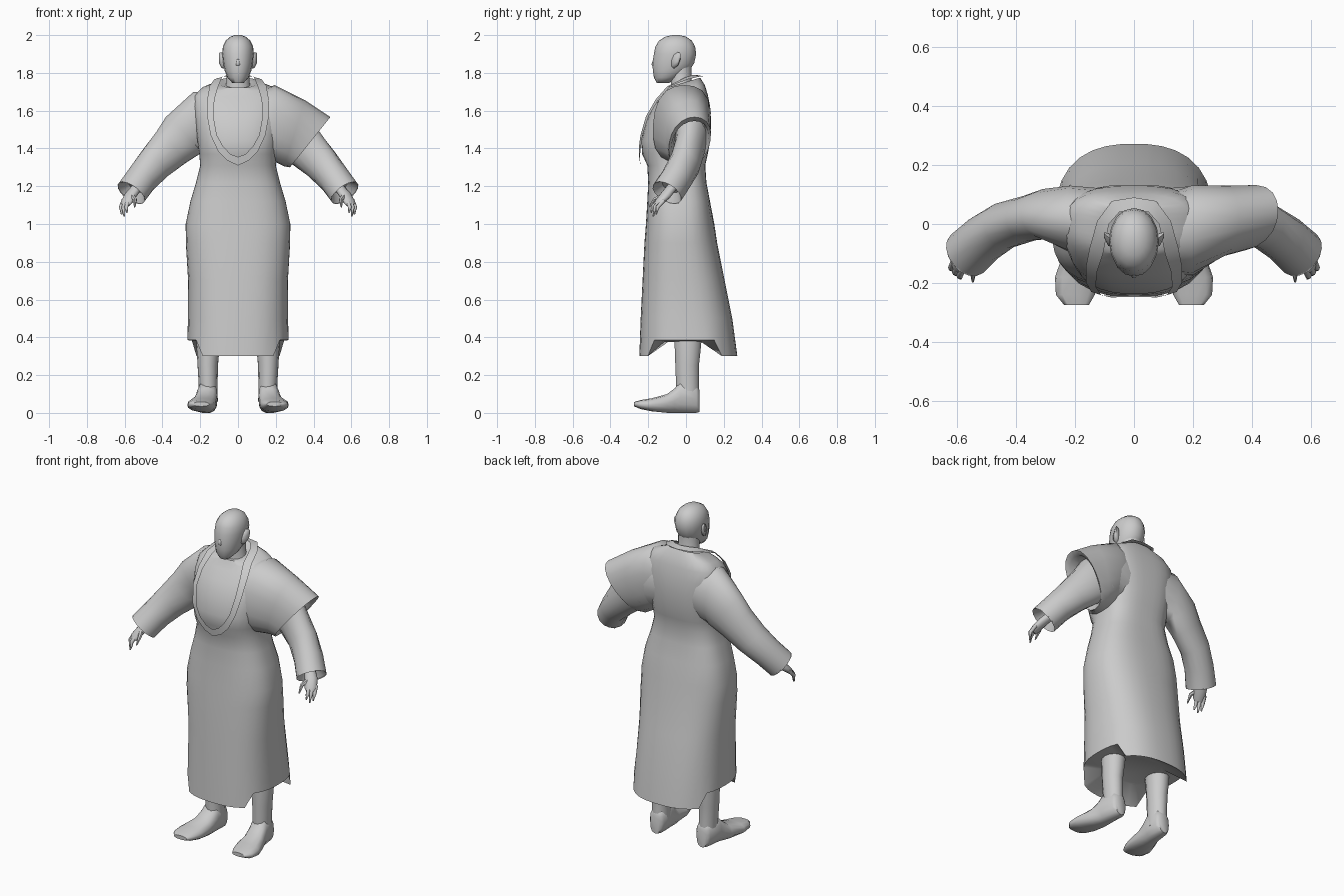
import bpy, math
from mathutils import Vector as V

cloth = bpy.data.materials.new("plain_grey")
cloth.diffuse_color = (0.6, 0.6, 0.6, 1)


def make(name, verts, faces, angle=40):
    me = bpy.data.meshes.new(name)
    me.from_pydata([tuple(v) for v in verts], [], faces)
    me.materials.append(cloth)
    me.shade_smooth()
    me.set_sharp_from_angle(angle=math.radians(angle))
    ob = bpy.data.objects.new(name, me)
    bpy.context.collection.objects.link(ob)
    return ob


def ring(c, u, v, n, p=2.0, pb=None):
    """Superellipse cross-section spanned by half-axes u and v (pb: exponent on the +v half)."""
    out = []
    for i in range(n):
        a = 2 * math.pi * i / n
        ca, sa = math.cos(a), math.sin(a)
        q = pb if pb and sa > 0 else p
        f = (abs(ca) ** q + abs(sa) ** q) ** (-1 / q)
        out.append(V(c) + V(u) * ca * f + V(v) * sa * f)
    return out


def loft(name, rings, cap0=True, cap1=True, angle=40):
    n = len(rings[0])
    verts = [v for r in rings for v in r]
    faces = []
    for k in range(len(rings) - 1):
        for i in range(n):
            j = (i + 1) % n
            faces.append((k * n + i, k * n + j, (k + 1) * n + j, (k + 1) * n + i))
    if cap0:
        faces.append(tuple(reversed(range(n))))
    if cap1:
        faces.append(tuple(range(len(verts) - n, len(verts))))
    # keep outward winding whichever way the rings run
    normal = (rings[0][1] - rings[0][0]).cross(rings[0][2] - rings[0][1])
    if (sum(rings[-1], V()) - sum(rings[0], V())).dot(normal) < 0:
        faces = [tuple(reversed(f)) for f in faces]
    return make(name, verts, faces, angle)


def stack(rows, n, p, pb=None):
    """Horizontal sections: z, half width, front y, back y, tilt."""
    out = []
    for z, rx, yf, yb, tilt in rows:
        r = ring((0, (yf + yb) / 2, z), (rx, 0, 0), (0, (yb - yf) / 2, 0), n, p, pb)
        for v in r:
            v.z += tilt * v.y
        out.append(r)
    return out


def tube_rings(pts, n):
    """Rings along points given as x, y, z, side radius, upper radius."""
    rings = []
    for i, (x, y, z, a, b) in enumerate(pts):
        d = (V(pts[min(i + 1, len(pts) - 1)][:3]) - V(pts[max(i - 1, 0)][:3])).normalized()
        u = d.cross(V((0, 0, 1))).normalized()
        rings.append(ring((x, y, z), u * a, u.cross(d) * b, n))
    return rings


def tube(name, pts, n=10, **kw):
    return loft(name, tube_rings(pts, n), **kw)


# Robe: long skirt with a tapered back, then waist, chest and shoulders
robe = stack([
    (0.375, 0.16, -0.14, 0.15, 0),
    (0.385, 0.268, -0.247, 0.272, 0),
    (0.50, 0.265, -0.24, 0.245, 0),
    (0.70, 0.264, -0.23, 0.205, 0),
    (0.90, 0.276, -0.22, 0.165, 0),
    (1.00, 0.277, -0.212, 0.15, 0)], 36, 2.6, 2.5) + stack([
    (1.12, 0.252, -0.205, 0.127, 0),
    (1.22, 0.222, -0.20, 0.108, 0),
    (1.31, 0.20, -0.205, 0.102, 0),
    (1.37, 0.205, -0.232, 0.115, 0),
    (1.44, 0.215, -0.237, 0.128, 0),
    (1.54, 0.228, -0.212, 0.133, 0),
    (1.62, 0.236, -0.175, 0.128, 0),
    (1.68, 0.232, -0.13, 0.115, 0.05),
    (1.72, 0.19, -0.11, 0.10, 0.15),
    (1.752, 0.10, -0.10, 0.075, 0.3),
    (1.745, 0.075, -0.08, 0.055, 0.3)], 36, 2.5, 3.0)
for v in robe[1]:   # longer hem at the front and back
    if v.y < -0.2 or v.y > 0.17:
        v.z = 0.30
loft("robe", robe, angle=50)

# Head and neck
loft("head", stack([
    (1.747, 0.03, -0.155, -0.09, 0),
    (1.775, 0.056, -0.17, -0.035, 0),
    (1.81, 0.070, -0.175, 0.015, 0),
    (1.85, 0.079, -0.178, 0.043, 0),
    (1.90, 0.084, -0.170, 0.054, 0),
    (1.94, 0.080, -0.162, 0.048, 0),
    (1.972, 0.064, -0.142, 0.03, 0),
    (1.992, 0.04, -0.108, 0.0, 0),
    (2.0, 0.015, -0.07, -0.035, 0)], 16, 2.1), angle=60)
loft("neck", stack([
    (1.68, 0.085, -0.09, 0.055, 0.1),
    (1.75, 0.062, -0.08, 0.03, 0.1),
    (1.84, 0.06, -0.09, 0.03, 0)], 14, 2), angle=60)
loft("nose", [ring((0, -0.166, 1.875), (0.008, 0, 0), (0, 0.008, 0), 6),
              ring((0, -0.173, 1.845), (0.012, 0, 0), (0, 0.012, 0), 6),
              ring((0, -0.168, 1.835), (0.012, 0, 0), (0, 0.006, 0), 6)], angle=80)

# Stole: thin flat band hanging in a U on the chest and passing behind the neck
# outer x, y, z, inner x, y, z from the nape to the lowest point
half = [(0.0, 0.090, 1.782, 0.0, 0.05, 1.79), (0.075, 0.078, 1.782, 0.05, 0.04, 1.79),
        (0.125, 0.01, 1.766, 0.085, 0.0, 1.778), (0.15, -0.08, 1.732, 0.105, -0.10, 1.728),
        (0.163, -0.145, 1.66, 0.125, -0.16, 1.66), (0.163, -0.198, 1.57, 0.13, -0.212, 1.57),
        (0.145, -0.23, 1.47, 0.112, -0.241, 1.47), (0.105, -0.242, 1.385, 0.078, -0.249, 1.41),
        (0.055, -0.243, 1.335, 0.04, -0.248, 1.37), (0.0, -0.241, 1.31, 0.0, -0.248, 1.355)]
loop = half + [(-a, b, c, -d, e, f) for a, b, c, d, e, f in half[-2:0:-1]]
m = len(loop)
make("stole", [v for r in loop for v in (r[:3], r[3:])],
     [(2 * i, (2 * i + 2) % (2 * m), (2 * i + 3) % (2 * m), 2 * i + 1) for i in range(m)], 60)

# Wide draped half sleeve over one shoulder, open at its lower end
drape = [ring((0.10, -0.035, 1.54), (0, 0.13, 0), (0, 0.02, 0.165), 20, 2.4),
         ring((0.20, -0.022, 1.53), (0, 0.152, 0), (-0.005, 0.015, 0.205), 20, 2.5),
         ring((0.30, 0.01, 1.48), (0, 0.12, 0), (0.055, 0.01, 0.175), 20, 2.3),
         ring((0.382, 0.02, 1.433), (0, 0.108, 0), (0.107, 0.025, 0.133), 20, 2.2),
         ring((0.37, 0.02, 1.43), (0, 0.095, 0), (0.09, 0.025, 0.115), 20, 2.2),
         ring((0.32, 0.02, 1.46), (0, 0.08, 0), (0.06, 0.02, 0.10), 20, 2.2)]
loft("shoulder_drape", drape, angle=55)

for s, side in ((1, "left"), (-1, "right")):
    # Sleeve growing out of the shoulder, with an open, recessed cuff
    arm = [(s * x, y, z, a, b) for x, y, z, a, b in (
        (0.29, 0.035, 1.47, 0.086, 0.135), (0.355, 0.02, 1.405, 0.078, 0.115),
        (0.44, -0.005, 1.32, 0.08, 0.098), (0.51, -0.05, 1.24, 0.082, 0.086),
        (0.565, -0.10, 1.165, 0.085, 0.085))]
    shoulder = [ring((s * x, y, z), (0, -s * a, 0), (s * t, 0, h), 16) for x, y, z, a, t, h in (
        (0.10, 0.0, 1.53, 0.12, 0.0, 0.165), (0.215, 0.016, 1.53, 0.114, 0.02, 0.17))]
    loft(side + "_sleeve", shoulder + tube_rings(arm, 16), cap1=False, angle=60)
    tube(side + "_cuff_inside", [(s * 0.54, -0.08, 1.20, 0.05, 0.05),
                                 (s * 0.565, -0.10, 1.165, 0.085, 0.085)], n=16, cap1=False)
    # Hand: palm, tapering curled fingers and thumb
    tube(side + "_palm", [(s * x, y, z, a, b) for x, y, z, a, b in (
        (0.53, -0.07, 1.20, 0.03, 0.025), (0.57, -0.11, 1.15, 0.036, 0.024),
        (0.59, -0.145, 1.115, 0.034, 0.018), (0.595, -0.155, 1.10, 0.024, 0.012))], n=10, angle=60)
    for i, (x, y, tip) in enumerate(((0.582, -0.165, 1.06), (0.597, -0.153, 1.04),
                                     (0.61, -0.138, 1.05))):
        tube(f"{side}_finger_{i + 1}", [(s * (x - 0.003), y + 0.02, 1.125, 0.012, 0.012),
             (s * (x + 0.010), y - 0.012, 1.09, 0.011, 0.011),
             (s * (x + 0.006), y - 0.02, tip, 0.004, 0.004)], n=6, angle=70)
    tube(side + "_thumb", [(s * 0.565, -0.12, 1.15, 0.015, 0.015),
         (s * 0.545, -0.165, 1.13, 0.011, 0.011), (s * 0.547, -0.195, 1.09, 0.004, 0.004)], n=6)
    # Ear
    loft(side + "_ear", [ring((s * 0.070, -0.06, 1.862), (0, 0.02, 0), (0, 0.006, 0.04), 8),
                         ring((s * 0.088, -0.052, 1.868), (0, 0.022, 0), (0, 0.008, 0.042), 8),
                         ring((s * 0.101, -0.038, 1.88), (0, 0.008, 0), (0, 0.005, 0.026), 8)], angle=60)
    # Boot: shaft, then foot with the toe turned slightly outward
    loft(side + "_leg", [ring((s * x, y, z), (a, 0, 0), (0, b, 0), 14) for x, y, z, a, b in (
        (0.157, 0.01, 0.06, 0.05, 0.062), (0.158, 0.008, 0.15, 0.05, 0.062),
        (0.16, 0.006, 0.25, 0.054, 0.064), (0.158, 0.01, 0.36, 0.062, 0.072),
        (0.154, 0.01, 0.40, 0.064, 0.074))])
    loft(side + "_foot", [ring((s * x, y, (lo + hi) / 2), (w, 0, 0), (0, 0, (hi - lo) / 2), 14, 2.6)
                          for y, x, w, lo, hi in (
        (0.072, 0.156, 0.034, 0.004, 0.12), (0.055, 0.156, 0.047, 0, 0.15),
        (-0.03, 0.163, 0.055, 0, 0.165), (-0.06, 0.168, 0.058, 0, 0.13),
        (-0.10, 0.176, 0.064, 0, 0.10), (-0.18, 0.192, 0.076, 0.008, 0.078),
        (-0.24, 0.199, 0.066, 0.02, 0.068), (-0.275, 0.195, 0.042, 0.035, 0.058))], angle=60)
